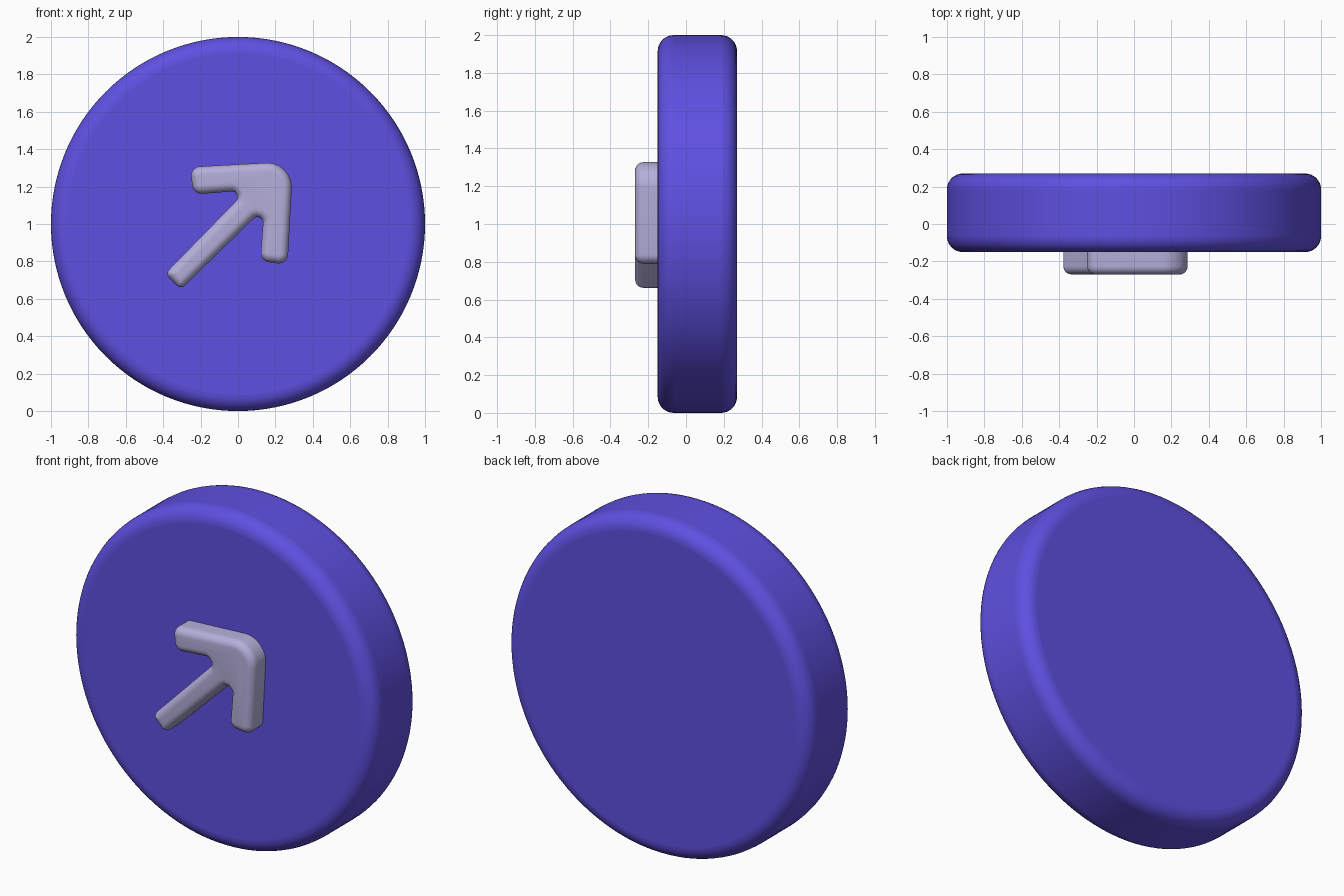
import bpy, bmesh, math
from mathutils import Vector

if "Cube" in bpy.data.objects:
    bpy.data.objects.remove(bpy.data.objects["Cube"])


def paint(obj, name, color):
    mat = bpy.data.materials.new(name)
    mat.diffuse_color = color
    mat.use_nodes = True
    mat.node_tree.nodes["Principled BSDF"].inputs["Base Color"].default_value = mat.diffuse_color
    obj.data.materials.append(mat)


# Round button body: upright disc with rolled rims
bpy.ops.mesh.primitive_cylinder_add(vertices=128, radius=1.0, depth=0.42,
                                    location=(0, 0.06, 1), rotation=(math.pi / 2, 0, 0))
disc = bpy.context.object
disc.name = "button_disc"
bevel = disc.modifiers.new("rim_round", 'BEVEL')
bevel.width = 0.085
bevel.segments = 8
bevel.limit_method = 'ANGLE'
bevel.angle_limit = math.radians(40)
bpy.ops.object.shade_smooth_by_angle(angle=math.radians(40))
paint(disc, "violet", (0.114, 0.08, 0.75, 1))

# Arrow outline: (x, z, corner radius), one half mirrored over the diagonal
DIAG = 1.04
half = [(-0.39, 0.735, 0.03), (0.045, 1.18, 0.03),
        (-0.238, 1.158, 0.05), (-0.257, 1.305, 0.05)]
tip = (0.295, 1.335, 0.13)
outline = half + [tip] + [(z - DIAG, x + DIAG, r) for x, z, r in reversed(half)]


def ring(inset, steps=8):
    """Outline moved inward by inset, with every corner filleted."""
    pts = []
    n = len(outline)
    for i in range(n):
        p = Vector(outline[i][:2])
        a = (Vector(outline[i - 1][:2]) - p).normalized()
        b = (Vector(outline[(i + 1) % n][:2]) - p).normalized()
        convex = a.x * b.y - a.y * b.x > 0
        half_angle = a.angle(b) / 2
        mid = (a + b).normalized()
        sign = 1 if convex else -1
        corner = p + mid * (sign * inset / math.sin(half_angle))
        radius = max(outline[i][2] - sign * inset, 0.004)
        centre = corner + mid * (radius / math.sin(half_angle))
        start = corner + a * (radius / math.tan(half_angle)) - centre
        end = corner + b * (radius / math.tan(half_angle)) - centre
        for k in range(steps + 1):
            t = k / steps
            pts.append(centre + start.lerp(end, t).normalized() * radius)
    return pts


# Raised arrow: stacked rings from inside the disc to a rounded front
R = 0.045
levels = [(0.0, -0.10)]
levels += [(R * (1 - math.cos(t)), -0.27 + R * (1 - math.sin(t)))
           for t in (math.pi / 2 * k / 7 for k in range(8))]
bm = bmesh.new()
rings = [[bm.verts.new((p.x, y, p.y)) for p in ring(d)] for d, y in levels]
for low, high in zip(rings, rings[1:]):
    for i in range(len(low)):
        j = (i + 1) % len(low)
        bm.faces.new((low[i], low[j], high[j], high[i]))
bm.faces.new(rings[-1])
bm.faces.new(list(reversed(rings[0])))
bmesh.ops.recalc_face_normals(bm, faces=bm.faces)
mesh = bpy.data.meshes.new("arrow")
bm.to_mesh(mesh)
bm.free()
arrow = bpy.data.objects.new("arrow", mesh)
bpy.context.collection.objects.link(arrow)
bpy.ops.object.select_all(action='DESELECT')
arrow.select_set(True)
bpy.context.view_layer.objects.active = arrow
bpy.ops.object.shade_smooth_by_angle(angle=math.radians(40))
paint(arrow, "pale_lavender", (0.46, 0.43, 0.70, 1))
